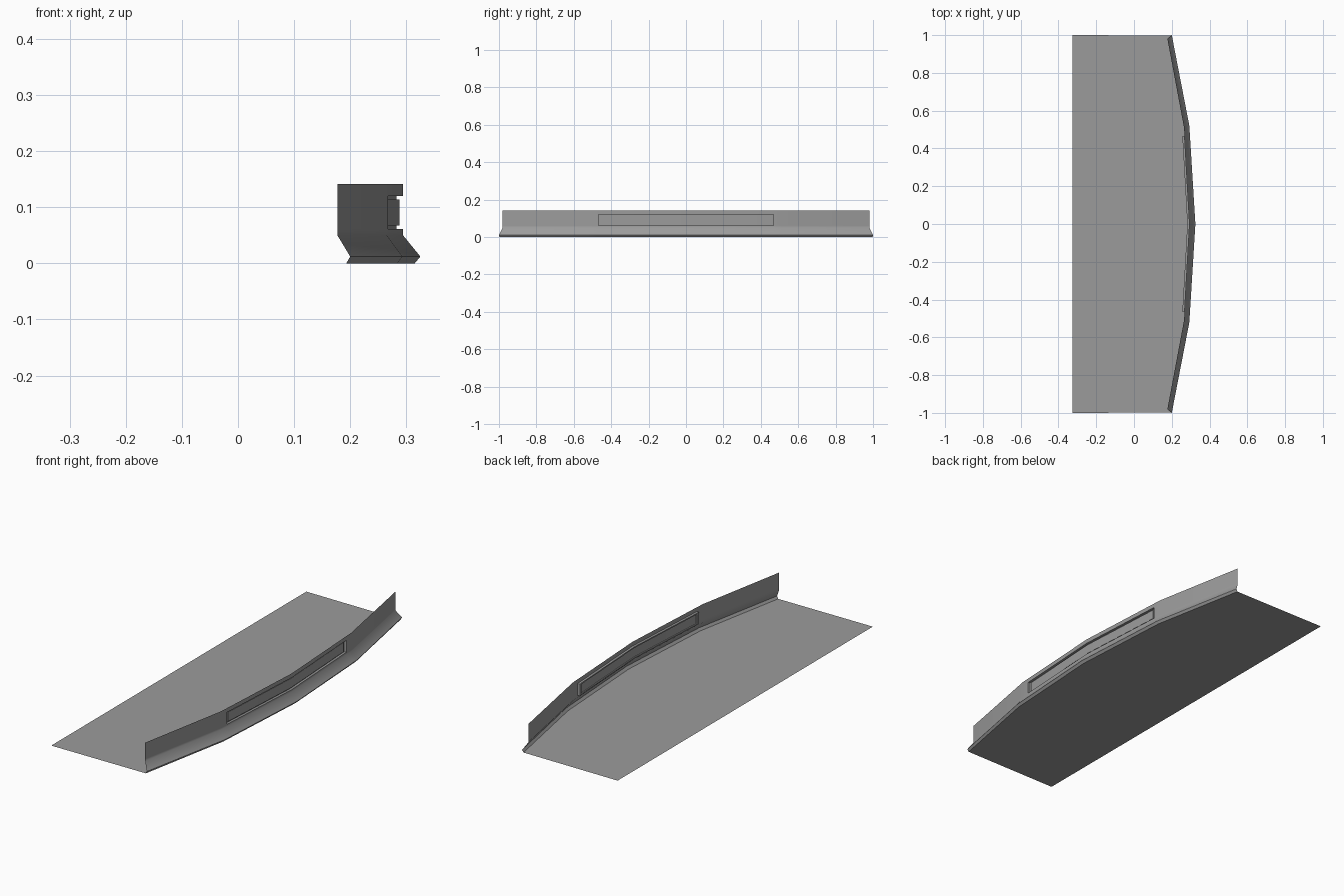
import bpy
import bmesh
import math

cube = bpy.data.objects.get("Cube")
if cube:
    bpy.data.objects.remove(cube, do_unlink=True)

# One plain grey for the whole model
grey = bpy.data.materials.new("plain_grey")
grey.use_nodes = True
colour = (0.33, 0.33, 0.33, 1)
grey.diffuse_color = colour
grey.node_tree.nodes["Principled BSDF"].inputs["Base Color"].default_value = colour

# Half outlines in plan, as (x, y) from the middle to the end
WALL = [(0.294, 0), (0.265, 0.51), (0.177, 0.98)]
LIP = [(0.325, 0), (0.293, 0.52), (0.2, 1.0)]
FOOT = [(0.315, 0), (0.284, 0.52), (0.193, 0.998)]
SLOT_END, SLOT_LOW, SLOT_HIGH = 0.467, 0.061, 0.12
WALL_TOP, WALL_BASE, LIP_Z = 0.141, 0.05, 0.012


def mirrored(half):
    return [(x, -y) for x, y in reversed(half[1:])] + half


def wall_x(y):
    (x0, y0), (x1, y1) = WALL[:2]
    return x0 + (x1 - x0) * abs(y) / y1


def finish(name, bm, smooth=True):
    bmesh.ops.remove_doubles(bm, verts=bm.verts, dist=1e-5)
    mesh = bpy.data.meshes.new(name)
    bm.to_mesh(mesh)
    bm.free()
    mesh.materials.append(grey)
    obj = bpy.data.objects.new(name, mesh)
    bpy.context.collection.objects.link(obj)
    if smooth:
        bpy.ops.object.select_all(action="DESELECT")
        obj.select_set(True)
        bpy.context.view_layer.objects.active = obj
        bpy.ops.object.shade_smooth_by_angle(angle=math.radians(45))
    return obj


# Curved bumper skin with a slot left open in its upright band
half_wall = [WALL[0], (wall_x(SLOT_END), SLOT_END)] + WALL[1:]


def with_slot_station(half):
    t = SLOT_END / WALL[1][1]
    mid = tuple(a + (b - a) * t for a, b in zip(half[0], half[1]))
    return [half[0], mid] + half[1:]


rows = [(FOOT, 0), (LIP, LIP_Z), (WALL, WALL_BASE), (WALL, SLOT_LOW),
        (WALL, SLOT_HIGH), (WALL, WALL_TOP)]
bm = bmesh.new()
grid = [[bm.verts.new((x, y, z)) for x, y in mirrored(with_slot_station(half))]
        for half, z in rows]
for r, (low, high) in enumerate(zip(grid, grid[1:])):
    for i in range(len(low) - 1):
        if r == 3 and i in (2, 3):
            continue
        bm.faces.new((low[i], low[i + 1], high[i + 1], high[i]))
finish("bumper_skin", bm)

# Recessed slot lining with a raised panel, as nested rings
bm = bmesh.new()


def ring(inset_y, inset_z, depth):
    end = SLOT_END - inset_y
    low, high = SLOT_LOW + inset_z, SLOT_HIGH - inset_z
    path = [(-end, low), (0, low), (end, low), (end, high), (0, high), (-end, high)]
    return [bm.verts.new((wall_x(y) - depth, y, z)) for y, z in path]


rings = [ring(0, 0, 0), ring(0, 0, 0.0115),
         ring(0.014, 0.006, 0.0115), ring(0.014, 0.006, 0.006)]
for outer, inner in zip(rings, rings[1:]):
    for i in range(6):
        j = (i + 1) % 6
        bm.faces.new((outer[i], outer[j], inner[j], inner[i]))
a, b, c, d, e, f = rings[-1]
bm.faces.new((a, b, e, f))
bm.faces.new((b, c, d, e))
finish("slot_panel", bm)

# Flat floor sheet reaching the foot of the bumper
bm = bmesh.new()
BACK = -0.325
edge = [(x, y) for x, y in mirrored(FOOT)]
outline = [(BACK, -1.0)] + edge + [(BACK, 1.0)]
bm.faces.new([bm.verts.new((x, y, 0)) for x, y in outline])
finish("floor_sheet", bm, smooth=False)
